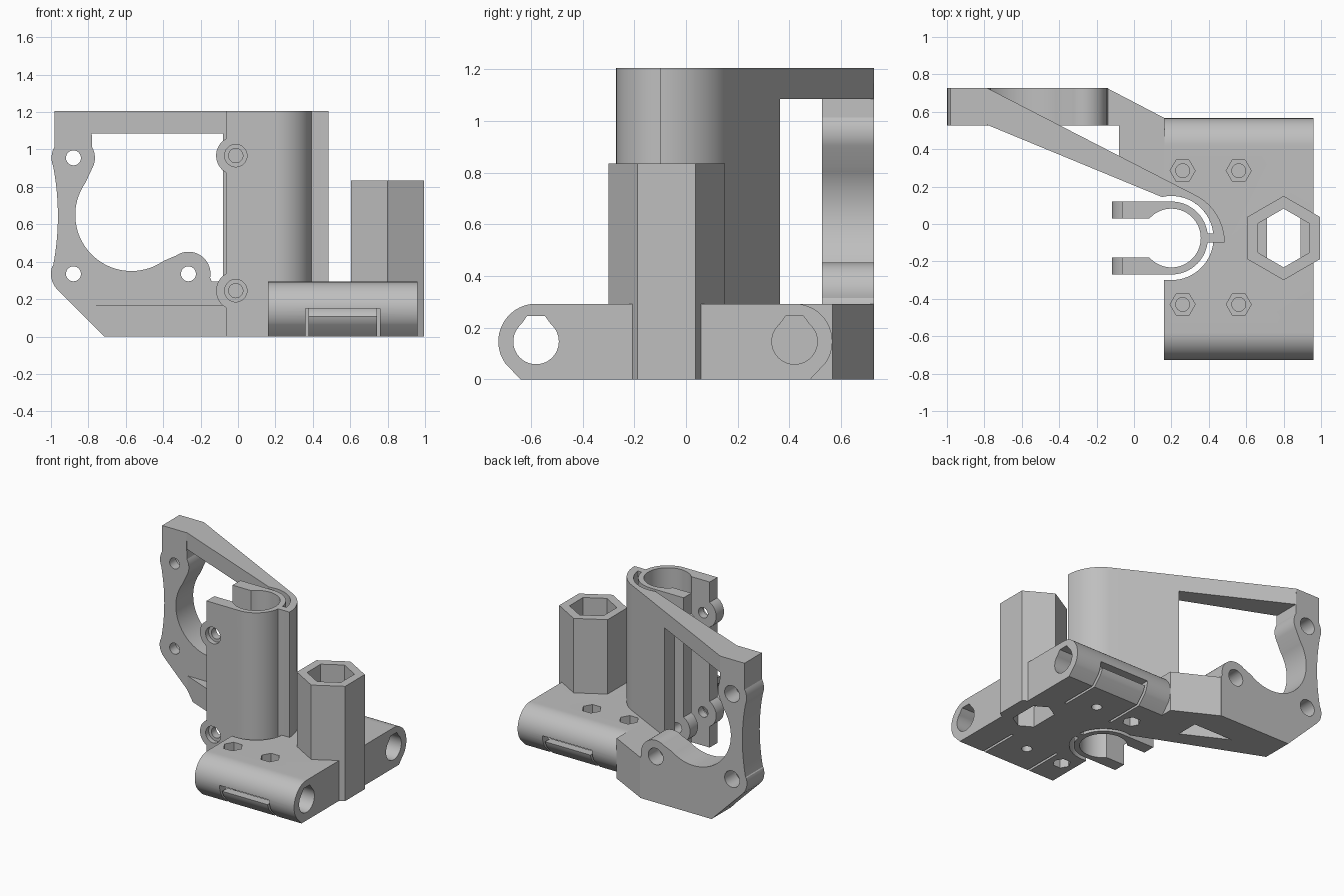
import bpy, bmesh
from math import cos, sin, radians

old = bpy.data.objects.get("Cube")
if old:
    bpy.data.objects.remove(old, do_unlink=True)

grey = bpy.data.materials.new("light grey plastic")
grey.use_nodes = True
COLOUR = (0.52, 0.52, 0.52, 1)
grey.diffuse_color = COLOUR
grey.node_tree.nodes["Principled BSDF"].inputs["Base Color"].default_value = COLOUR


def arc(cx, cy, r, start, end, n=24):
    angles = [radians(start + (end - start) * i / n) for i in range(n + 1)]
    return [(cx + r * cos(a), cy + r * sin(a)) for a in angles]


def disc(cx, cy, r, n=48, turn=0):
    return arc(cx, cy, r, turn, turn + 360, n)[:-1]


def rect(x0, x1, y0, y1):
    return [(x0, y0), (x1, y0), (x1, y1), (x0, y1)]


def prism(name, pts, axis, lo, hi):
    """Extrude a 2D outline along an axis between two levels."""
    place = {"x": lambda u, v, w: (w, u, v),
             "y": lambda u, v, w: (u, w, v),
             "z": lambda u, v, w: (u, v, w)}[axis]
    bm = bmesh.new()
    rings = [[bm.verts.new(place(u, v, w)) for u, v in pts] for w in (lo, hi)]
    bm.faces.new(rings[0])
    bm.faces.new(rings[1])
    for i in range(len(pts)):
        j = (i + 1) % len(pts)
        bm.faces.new((rings[0][i], rings[0][j], rings[1][j], rings[1][i]))
    bmesh.ops.recalc_face_normals(bm, faces=bm.faces)
    mesh = bpy.data.meshes.new(name)
    bm.to_mesh(mesh)
    bm.free()
    mesh.materials.append(grey)
    obj = bpy.data.objects.new(name, mesh)
    bpy.context.collection.objects.link(obj)
    return obj


def combine(obj, operation, shapes):
    """Apply one boolean per (outline, axis, low, high) shape."""
    bpy.context.view_layer.objects.active = obj
    for shape in shapes:
        helper = prism("helper", *shape)
        helper.hide_render = True
        mod = obj.modifiers.new("boolean", "BOOLEAN")
        mod.operation, mod.solver, mod.object = operation, "EXACT", helper
        bpy.ops.object.modifier_apply(modifier=mod.name)
        bpy.data.objects.remove(helper, do_unlink=True)


def finish(obj):
    bpy.ops.object.select_all(action="DESELECT")
    obj.select_set(True)
    bpy.context.view_layer.objects.active = obj
    bpy.ops.object.shade_smooth_by_angle(angle=radians(25))


CX, CY = 0.2, -0.075       # vertical clamp centre
HX = 0.8                   # hexagonal tower centre
RODS = (-0.58, 0.42)       # horizontal rod centres
H = 1.205                  # overall height
B = 0.293                  # base height

# Shared hexagonal pocket: wide above, narrow through the floor
pocket = disc(HX, CY, 0.157, 6, 90)
floor_hole = [(HX + max(-0.09, min(0.09, x - HX)), CY + s * y)
              for s, x, y in ((1, HX, 0.157), (1, HX - 0.09, 0.105),
                              (-1, HX - 0.09, 0.105), (-1, HX, 0.157),
                              (-1, HX + 0.09, 0.105), (1, HX + 0.09, 0.105))]
tower_cuts = [(pocket, "z", 0.15, 0.9), (floor_hole, "z", -0.1, 0.2)]

# Base block with rounded rod sleeves
outline = ([(-0.64, 0)] + arc(RODS[0], 0.147, 0.146, 215, 90)
           + arc(RODS[1], 0.147, 0.146, 90, -35) + [(0.48, 0)])
base = prism("base_block", outline, "x", 0.16, 0.96)
cuts = [(disc(CX, CY, 0.225, 64), "z", -0.1, 0.5),
        (rect(0.1, 0.2, CY - 0.224, CY + 0.224), "z", -0.1, 0.5)] + tower_cuts
for y in RODS:
    bore = arc(y, 0.147, 0.088, 130, 410, 40) + [(y + 0.035, 0.245), (y - 0.035, 0.245)]
    cuts.append((bore, "x", 0.1, 1.1))
    # U-shaped slit around a flexible tongue
    side = -1 if y < 0 else 1
    y_out, y_in, y_mid = y + side * 0.2, y - side * 0.23, y + side * 0.04
    for x in (0.36, 0.742):
        cuts.append((rect(x, x + 0.018, min(y_out, y_in), max(y_out, y_in)), "z", -0.1, 0.15))
    cuts.append((rect(0.36, 0.76, min(y_out, y_mid), max(y_out, y_mid)), "z", 0.11, 0.15))
# Nut traps and screw holes
for x in (0.26, 0.56):
    for y in (-0.43, 0.285):
        cuts.append((disc(x, y, 0.067, 6), "z", 0.23, 0.4))
        cuts.append((disc(x, y, 0.037, 24), "z", 0.15, 0.4))
        low = disc(x, y, 0.06, 6) if x < 0.4 else disc(x, y, 0.035, 24)
        cuts.append((low, "z", -0.1, 0.07))
combine(base, "DIFFERENCE", cuts)
finish(base)

# Hexagonal tower
tower = prism("hex_tower", disc(HX, CY, 0.225, 6, 90), "z", 0, 0.835)
combine(tower, "DIFFERENCE", tower_cuts)
finish(tower)

# Vertical clamp with open mouth and screw bosses
clamp = prism("rod_clamp", arc(CX, CY, 0.195, -90, 90, 40)
              + [(-0.065, CY + 0.195), (-0.065, CY - 0.195)], "z", 0, H)
screws = (0.245, 0.967)
combine(clamp, "UNION", [(disc(-0.012, z, 0.105), "y", CY - 0.195, CY + 0.195) for z in screws])
cuts = [(disc(CX, CY, 0.157, 64), "z", -0.1, 1.4),
        (rect(-0.3, 0.15, CY - 0.105, CY + 0.105), "z", -0.1, 1.4)]
for z in screws:
    cuts += [(disc(-0.012, z, 0.038, 32), "y", -0.5, 0.5),
             (disc(-0.012, z, 0.06, 32), "y", -0.5, CY - 0.16)]
combine(clamp, "DIFFERENCE", cuts)
finish(clamp)
prism("clamp_bridge", rect(0.375, 0.44, -0.1, -0.05), "z", 0, H)

# Diagonal arm wrapping around the clamp, with a large window
arm = prism("diagonal_arm", [(-0.785, 0.727)] + arc(CX, -0.1, 0.285, 63, 0)
            + arc(CX, CY, 0.225, -6, 103) + [(-0.785, 0.53)], "z", 0, H)
combine(arm, "DIFFERENCE", [
    (rect(-0.9, -0.08, 0.165, 1.085), "y", 0, 0.9),
    ([(-1, -0.05), (-0.665, -0.05), (-0.965, 0.25), (-1, 0.25)], "y", 0, 0.9)])
finish(arm)

# Motor plate with curved edges and three screw ears
outline = ([(-0.715, 0), (-0.14, 0), (-0.14, B)]
           + arc(-0.265, 0.335, 0.118, -10, 125)
           + arc(-0.57, 0.65, 0.3, -55, -215, 40)
           + arc(-0.88, 0.955, 0.115, -30, 30, 12)
           + [(-0.785, H), (-0.98, H)]
           + arc(-0.88, 0.955, 0.117, 150, 200, 10)
           + arc(-2.363, 0.645, 1.4, 11, -11, 20)
           + arc(-0.88, 0.335, 0.12, 162, 225, 12))
plate = prism("motor_plate", outline, "y", 0.527, 0.727)
cuts = []
for x, z in ((-0.88, 0.955), (-0.88, 0.335), (-0.265, 0.335)):
    cuts += [(disc(x, z, 0.04, 32), "y", 0.4, 0.8), (disc(x, z, 0.06, 32), "y", 0.6, 0.8)]
combine(plate, "DIFFERENCE", cuts)
finish(plate)

# Web joining the plate, arm and base
prism("corner_web", [(-0.145, 0.727), (0.162, 0.567), (0.162, 0.22), (-0.08, 0.34),
                     (-0.08, 0.527), (-0.145, 0.527)], "z", 0, B)
